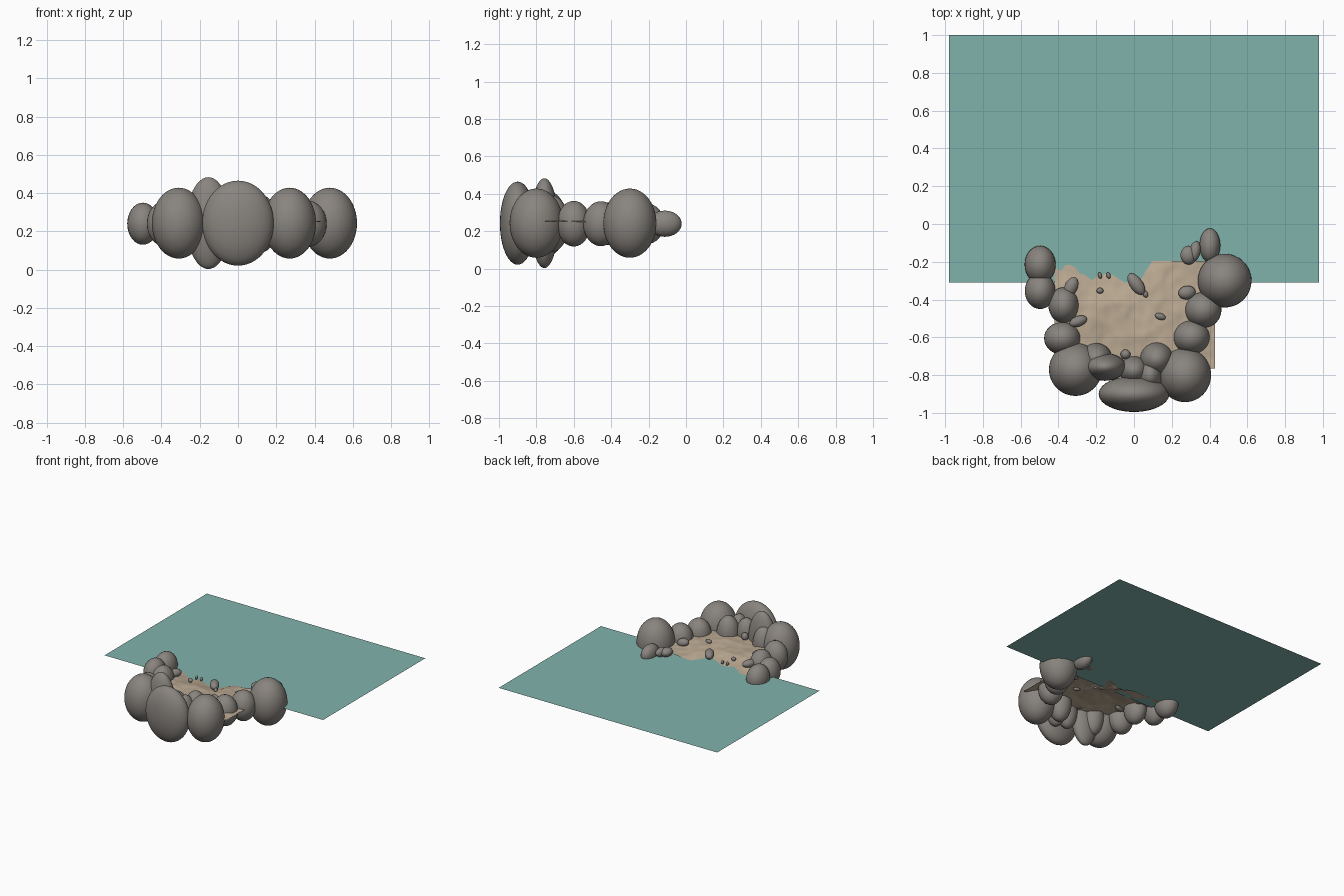
import bpy, bmesh, math
from mathutils import Vector, noise


def material(name, colour):
    m = bpy.data.materials.new(name)
    m.diffuse_color = colour
    return m


ROCK = material("rock_grey", (0.25, 0.23, 0.21, 1))
SAND = material("sand_tan", (0.50, 0.40, 0.29, 1))
WATER = material("water_teal", (0.22, 0.45, 0.41, 1))


def finish(obj, name, mat):
    obj.name = name
    obj.data.materials.append(mat)
    for p in obj.data.polygons:
        p.use_smooth = True
    return obj


def rock(name, x, y, z, rx, ry, rz, turn=0, tilt=0, seg=32):
    bpy.ops.mesh.primitive_uv_sphere_add(segments=seg, ring_count=seg // 2, radius=1,
                                         location=(x, y, z))
    o = bpy.context.object
    o.scale = (rx, ry, rz)
    o.rotation_euler = (0, math.radians(tilt), math.radians(turn))
    return finish(o, name, ROCK)


# Water sheet behind the cove
bpy.ops.mesh.primitive_plane_add(size=1, location=(0, 0.345, 0.23))
water = bpy.context.object
water.scale = (1.96, 1.31, 1)
finish(water, "water", WATER)

# Rippled sand that dips under the water at its back edge
bpy.ops.mesh.primitive_grid_add(x_subdivisions=70, y_subdivisions=50, size=1,
                                location=(0, 0, 0))
sand = bpy.context.object
for v in sand.data.vertices:
    x = 0.005 + v.co.x * 0.85
    y = -0.48 + v.co.y * 0.57
    z = 0.256 + 0.014 * noise.noise(Vector((x * 9, y * 5, 0.3)))
    z += 0.005 * noise.noise(Vector((x * 22, y * 16, 4.0)))
    dip = max(0.0, (y + 0.42) / 0.22)
    middle = math.exp(-((x + 0.05) / 0.13) ** 2)
    z -= dip * (0.012 + 0.035 * middle + (0.012 if x < 0 else 0))
    v.co = (x, y, z)
finish(sand, "sand", SAND)

# Large boulders: x, y, rx, ry, rz
Z = 0.243
BOULDERS = [
    (0.0, -0.90, 0.187, 0.095, 0.222),
    (-0.155, -0.757, 0.115, 0.073, 0.24),
    (-0.31, -0.77, 0.14, 0.14, 0.185),
    (0.27, -0.80, 0.138, 0.143, 0.185),
    (0.48, -0.30, 0.142, 0.142, 0.185),
]
for i, (x, y, rx, ry, rz) in enumerate(BOULDERS):
    rock(f"boulder_{i + 1}", x, y, Z, rx, ry, rz, seg=48)

# Medium rocks around the rim
RIM = [
    (-0.497, -0.215, 0.082, 0.10, 0.11),
    (-0.497, -0.355, 0.081, 0.095, 0.11),
    (-0.373, -0.43, 0.08, 0.095, 0.115),
    (-0.38, -0.605, 0.096, 0.086, 0.12),
    (-0.20, -0.715, 0.085, 0.085, 0.15),
    (0.0, -0.775, 0.08, 0.075, 0.14),
    (0.12, -0.715, 0.088, 0.088, 0.15),
    (0.085, -0.80, 0.07, 0.085, 0.14),
    (0.305, -0.60, 0.096, 0.09, 0.122),
    (0.367, -0.455, 0.096, 0.095, 0.12),
    (0.402, -0.113, 0.055, 0.09, 0.07),
]
for i, (x, y, rx, ry, rz) in enumerate(RIM):
    rock(f"rim_rock_{i + 1}", x, y, Z - 0.003, rx, ry, rz)

# Small stones and pebbles: x, y, z, rx, ry, rz, turn
STONES = [
    (-0.333, -0.333, 0.27, 0.035, 0.055, 0.03, -25),
    (-0.295, -0.515, 0.27, 0.05, 0.028, 0.03, 20),
    (0.29, -0.165, 0.26, 0.045, 0.05, 0.035, 0),
    (0.322, -0.145, 0.26, 0.03, 0.055, 0.035, -10),
    (0.28, -0.363, 0.265, 0.047, 0.036, 0.032, 10),
    (0.012, -0.318, 0.26, 0.035, 0.066, 0.033, 35),
    (0.06, -0.37, 0.25, 0.014, 0.02, 0.015, 20),
    (0.14, -0.49, 0.262, 0.03, 0.018, 0.018, -20),
    (-0.18, -0.353, 0.258, 0.018, 0.016, 0.016, 0),
    (-0.18, -0.273, 0.25, 0.010, 0.017, 0.014, 15),
    (-0.135, -0.273, 0.25, 0.011, 0.017, 0.014, 20),
    (-0.045, -0.69, 0.275, 0.026, 0.026, 0.03, 0),
]
for i, (x, y, z, rx, ry, rz, turn) in enumerate(STONES):
    rock(f"stone_{i + 1}", x, y, z, rx, ry, rz, turn, 12, seg=20)
